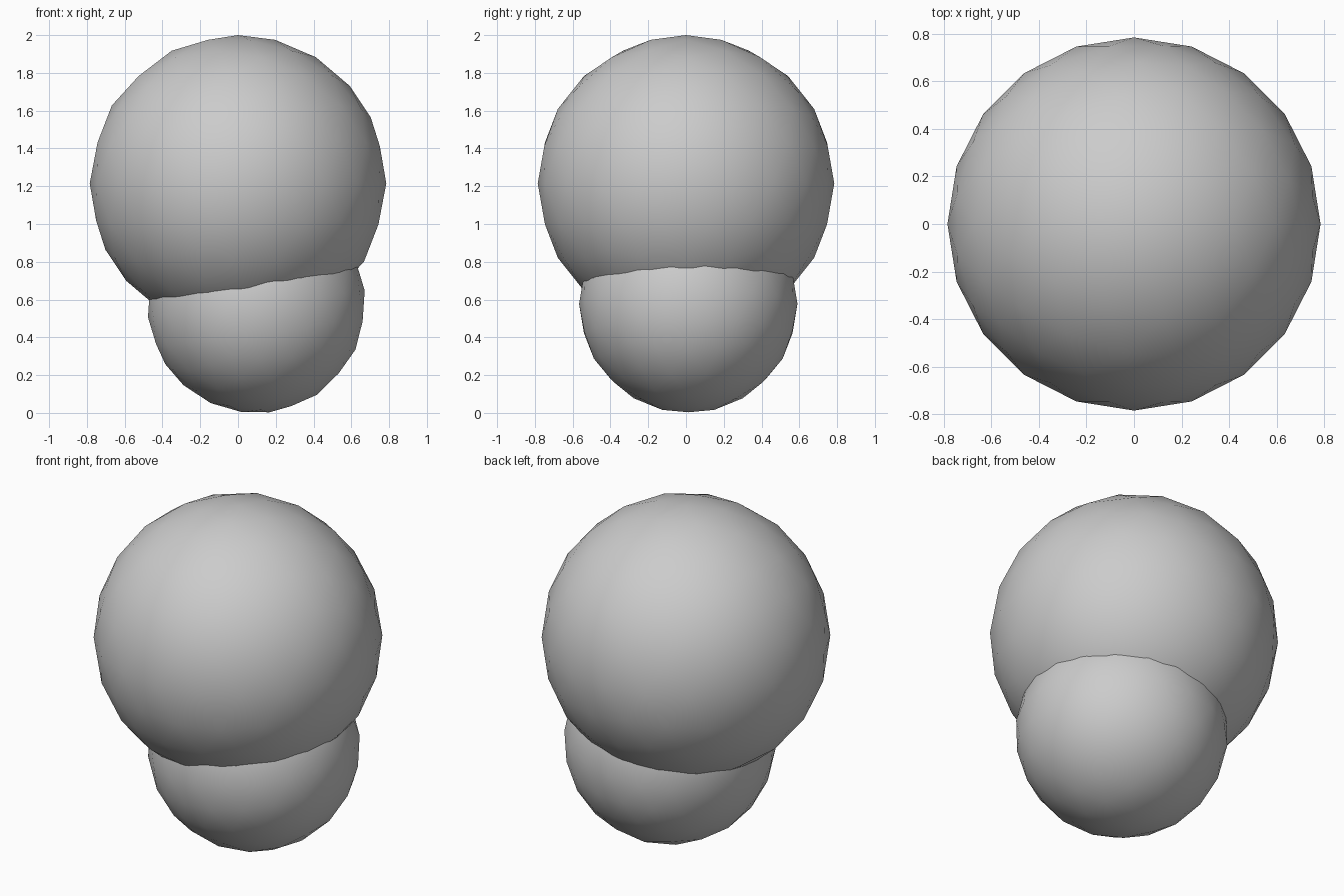
import bpy
from math import radians

if "Cube" in bpy.data.objects:
    bpy.data.objects.remove(bpy.data.objects["Cube"])


def ball(name, radius, location, rotation=(0, 0, 0)):
    bpy.ops.mesh.primitive_ico_sphere_add(
        subdivisions=3, radius=radius, location=location, rotation=rotation)
    obj = bpy.context.object
    obj.name = name
    bpy.ops.object.shade_smooth()
    return obj


# Large upper ball
ball("upper_ball", 0.785, (0, 0, 1.215))

# Small lower ball, slightly off-centre and tilted, sunk into the upper one
ball("lower_ball", 0.578, (0.097, 0.012, 0.577), (0, radians(-7), 0))
